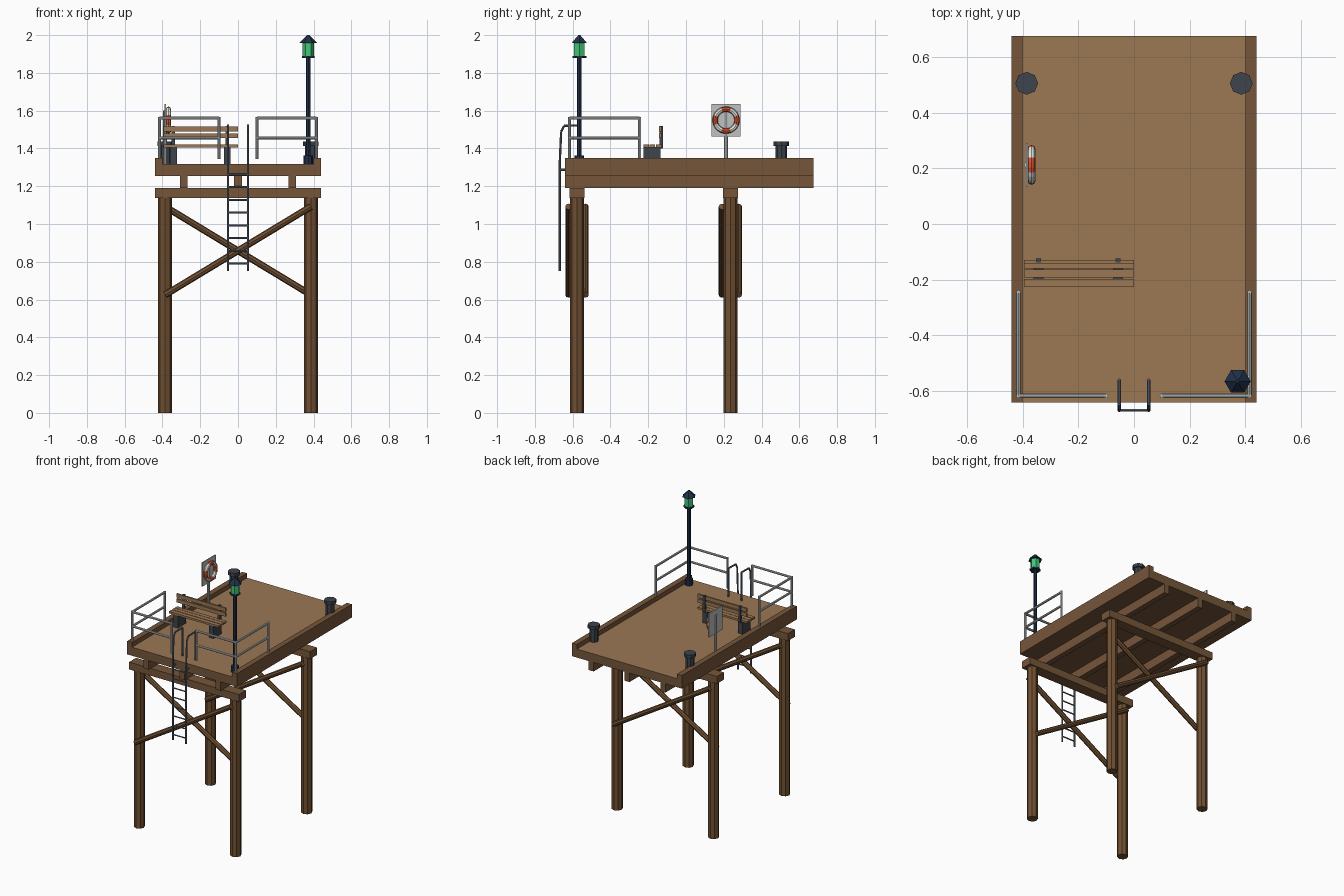
import bpy, bmesh, math
from mathutils import Vector, Matrix

if "Cube" in bpy.data.objects:
    bpy.data.objects.remove(bpy.data.objects["Cube"])


def srgb(r, g, b):
    return tuple(((c / 255 + 0.055) / 1.055) ** 2.4 for c in (r, g, b)) + (1.0,)


def material(name, *rgb):
    m = bpy.data.materials.new(name)
    m.diffuse_color = srgb(*rgb)
    m.use_nodes = True
    m.node_tree.nodes["Principled BSDF"].inputs["Base Color"].default_value = m.diffuse_color
    return m


DECK = material("deck wood", 156, 120, 84)
TIMBER = material("dark timber", 118, 86, 58)
PILE = material("pile timber", 112, 80, 50)
NAVY = material("navy paint", 32, 48, 72)
IRON = material("charcoal iron", 62, 68, 76)
WHITE = material("white paint", 228, 228, 224)
RAIL = material("pale rail grey", 192, 194, 194)
STEEL = material("blue grey steel", 98, 108, 122)
GREEN = material("green lantern glass", 66, 200, 120)
ORANGE = material("orange red", 216, 84, 48)


def box(bm, x0, x1, y0, y1, z0, z1):
    m = Matrix.Translation(((x0 + x1) / 2, (y0 + y1) / 2, (z0 + z1) / 2))
    m = m @ Matrix.Diagonal((x1 - x0, y1 - y0, z1 - z0, 1))
    bmesh.ops.create_cube(bm, size=1, matrix=m)


def rod(bm, a, b, r, sides=8, r2=None):
    a, b = Vector(a), Vector(b)
    d = b - a
    rot = Matrix() if d.x == d.y == 0 else d.to_track_quat('Z', 'Y').to_matrix().to_4x4()
    bmesh.ops.create_cone(bm, cap_ends=True, segments=sides, radius1=r,
                          radius2=r if r2 is None else r2, depth=d.length,
                          matrix=Matrix.Translation((a + b) / 2) @ rot)


def path(bm, pts, r, sides=8):
    for a, b in zip(pts, pts[1:]):
        rod(bm, a, b, r, sides)


def part(name, bm, *mats):
    me = bpy.data.meshes.new(name)
    bmesh.ops.recalc_face_normals(bm, faces=bm.faces)
    bm.to_mesh(me)
    bm.free()
    for m in mats:
        me.materials.append(m)
    ob = bpy.data.objects.new(name, me)
    bpy.context.scene.collection.objects.link(ob)
    return ob


Y0, Y1 = -0.64, 0.675

# deck slab: light on top, dark timber on the edges and below
bm = bmesh.new()
box(bm, -0.44, 0.44, Y0, Y1, 1.255, 1.317)
bm.normal_update()
for f in bm.faces:
    f.material_index = 0 if f.normal.z > 0.5 else 1
part("deck", bm, DECK, TIMBER)

# side curbs
for side, s in (("left", -1), ("right", 1)):
    bm = bmesh.new()
    box(bm, *sorted((s * 0.40, s * 0.44)), Y0, Y1, 1.317, 1.35)
    part(side + "_curb", bm, TIMBER)

# stringers under the deck
bm = bmesh.new()
for x in (-0.287, 0, 0.287):
    box(bm, x - 0.02, x + 0.02, Y0, Y1, 1.19, 1.255)
part("stringers", bm, TIMBER)

# pile bents: two piles, a cap beam and crossed braces each
for name, y in (("front", -0.577), ("rear", 0.235)):
    bm = bmesh.new()
    for x in (-0.386, 0.386):
        rod(bm, (x, y, 0), (x, y, 1.14), 0.037)
    part(name + "_piles", bm, PILE)
    bm = bmesh.new()
    box(bm, -0.44, 0.44, y - 0.04, y + 0.04, 1.137, 1.19)
    part(name + "_cap_beam", bm, TIMBER)
    bm = bmesh.new()
    for s, dy in ((1, -0.044), (-1, 0.044)):
        rod(bm, (-s * 0.386, y + dy, 0.625), (s * 0.386, y + dy, 1.092), 0.018)
    part(name + "_braces", bm, PILE)

# corner guard rails
for side, s in (("left", -1), ("right", 1)):
    bm = bmesh.new()
    ends = [(s * 0.10, -0.617), (s * 0.415, -0.617), (s * 0.415, -0.245)]
    for x, y in ends:
        rod(bm, (x, y, 1.345), (x, y, 1.567), 0.008)
    for z in (1.56, 1.456):
        path(bm, [(x, y, z) for x, y in ends], 0.008)
    part(side + "_guard_rail", bm, RAIL)

# ladder with looped hand rails and stand-off brackets
bm = bmesh.new()
for x in (-0.053, 0.053):
    path(bm, [(x, -0.669, 0.75), (x, -0.669, 1.31), (x, -0.661, 1.49),
              (x, -0.645, 1.52), (x, -0.56, 1.522), (x, -0.56, 1.317)], 0.006)
    rod(bm, (x, -0.669, 1.287), (x, -0.63, 1.287), 0.006)
for i in range(8):
    z = 0.79 + i * 0.0675
    rod(bm, (-0.053, -0.669, z), (0.053, -0.669, z), 0.005, 6)
part("ladder", bm, STEEL)

# lamp post, lantern and roof
LX, LY = 0.372, -0.565
bm = bmesh.new()
rod(bm, (LX, LY, 1.317), (LX, LY, 1.362), 0.026)
rod(bm, (LX, LY, 1.36), (LX, LY, 1.885), 0.012)
rod(bm, (LX, LY, 1.88), (LX, LY, 1.89), 0.037, 6)
part("lamp_post", bm, NAVY)
bm = bmesh.new()
rod(bm, (LX, LY, 1.89), (LX, LY, 1.96), 0.031, 6)
for v in bm.verts:  # put a corner on the x axis
    v.co = Matrix.Rotation(math.pi / 2, 3, 'Z') @ (v.co - Vector((LX, LY, 0))) + Vector((LX, LY, 0))
part("lantern", bm, GREEN)
bm = bmesh.new()
bmesh.ops.create_cone(bm, cap_ends=True, segments=6, radius1=0.047, radius2=0.006, depth=0.042,
                      matrix=Matrix.Translation((LX, LY, 1.979)) @ Matrix.Rotation(math.pi / 2, 4, 'Z'))
part("lantern_roof", bm, NAVY)

# mooring bollards
for side, x in (("left", -0.385), ("right", 0.385)):
    bm = bmesh.new()
    rod(bm, (x, 0.505, 1.317), (x, 0.505, 1.415), 0.030)
    rod(bm, (x, 0.505, 1.412), (x, 0.505, 1.436), 0.041)
    part(side + "_bollard", bm, IRON)

# bench: supports with back posts, seat slats and back slats
bm = bmesh.new()
for x in (-0.342, -0.057):
    box(bm, x - 0.018, x + 0.018, -0.226, -0.134, 1.317, 1.407)
    box(bm, x - 0.009, x + 0.009, -0.139, -0.123, 1.40, 1.52)
part("bench_frame", bm, IRON)
bm = bmesh.new()
for y in (-0.211, -0.177, -0.145):
    box(bm, -0.395, 0, y - 0.015, y + 0.014, 1.406, 1.42)
for z in (1.467, 1.502):
    box(bm, -0.395, 0, -0.142, -0.130, z - 0.013, z + 0.013)
part("bench_slats", bm, DECK)

# life ring stand
RY, RZ = 0.212, 1.55
bm = bmesh.new()
rod(bm, (-0.386, RY, 1.317), (-0.386, RY, 1.60), 0.010)
part("ring_post", bm, RAIL)
bm = bmesh.new()
box(bm, -0.388, -0.380, RY - 0.077, RY + 0.077, RZ - 0.086, RZ + 0.086)
part("ring_board", bm, RAIL)

# life ring: torus around the x axis, alternating colours by angle
bm = bmesh.new()
N, M, R, r = 24, 8, 0.058, 0.014
rings = []
for i in range(N):
    a = 2 * math.pi * (i + 0.5) / N
    ring = []
    for j in range(M):
        b = 2 * math.pi * j / M
        d = R + r * math.cos(b)
        ring.append(bm.verts.new((-0.368 + r * math.sin(b), RY + d * math.cos(a), RZ + d * math.sin(a))))
    rings.append(ring)
for i in range(N):
    for j in range(M):
        k, l = (i + 1) % N, (j + 1) % M
        f = bm.faces.new((rings[i][j], rings[k][j], rings[k][l], rings[i][l]))
        f.material_index = 1 if ((i + 2) % 6) < 3 else 0
part("life_ring", bm, WHITE, ORANGE)
